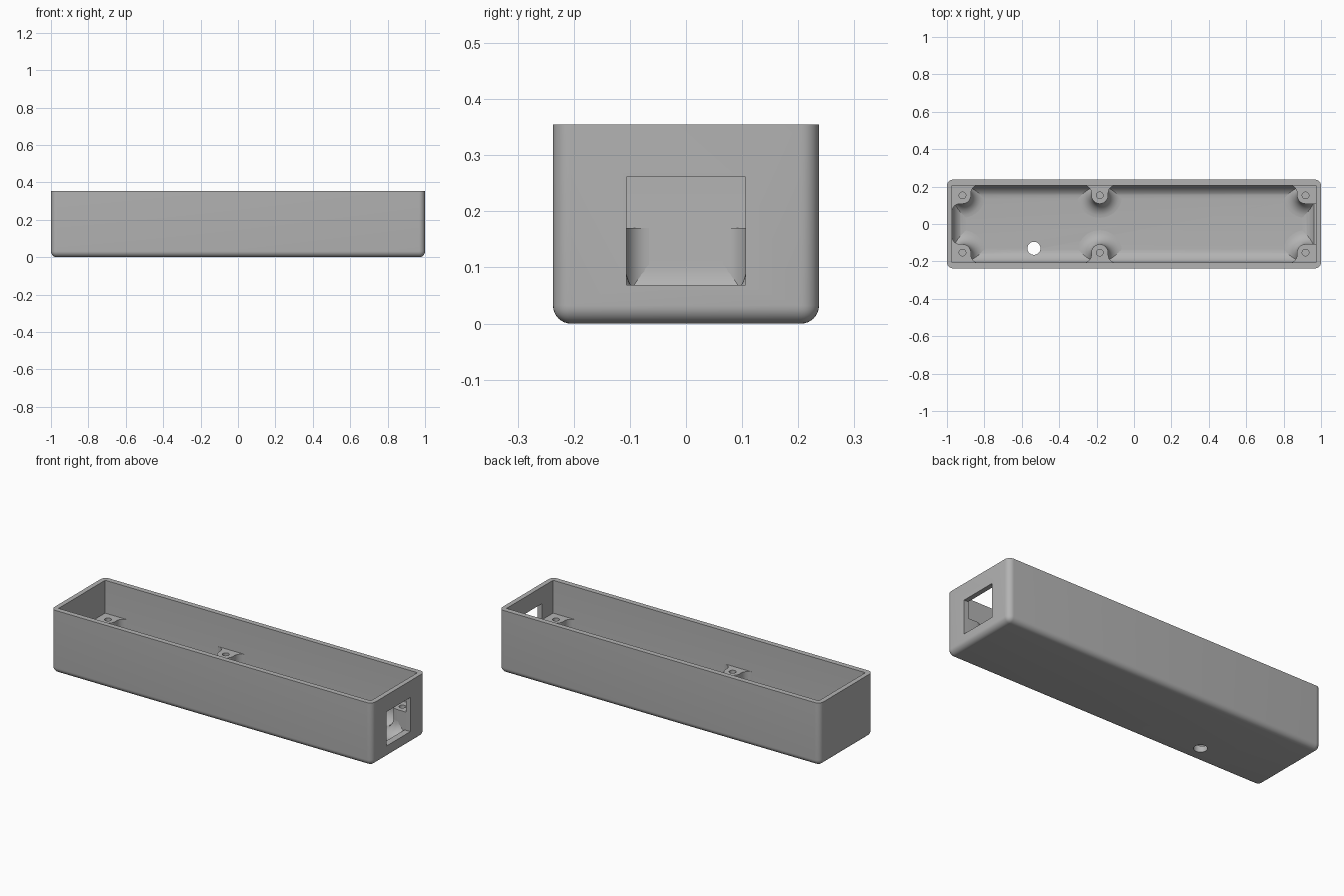
import bpy, bmesh
from math import sin, cos, radians, pi
from mathutils import Vector, Matrix

if "Cube" in bpy.data.objects:
    bpy.data.objects.remove(bpy.data.objects["Cube"], do_unlink=True)

# Main sizes
HALF_X, HALF_Y, HEIGHT = 1.0, 0.237, 0.355
WALL_X, WALL_Y, FLOOR = 0.973, 0.207, 0.03
COVE = 0.075                      # inner floor rounding
BOSS_R, FLARE, BOSS_TOP = 0.045, 0.042, 0.17
SCREW_X, SCREW_Y, MID_X = 0.917, 0.153, -0.183

grey = bpy.data.materials.new("grey plastic")
grey.use_nodes = True
grey.diffuse_color = (0.45, 0.45, 0.45, 1)
grey.node_tree.nodes["Principled BSDF"].inputs["Base Color"].default_value = grey.diffuse_color


def finish(name, bm, recalc=True):
    if recalc:
        bmesh.ops.recalc_face_normals(bm, faces=bm.faces)
    mesh = bpy.data.meshes.new(name)
    bm.to_mesh(mesh)
    bm.free()
    mesh.materials.append(grey)
    obj = bpy.data.objects.new(name, mesh)
    bpy.context.collection.objects.link(obj)
    return obj


def add_box(bm, low, high):
    low, high = Vector(low), Vector(high)
    place = Matrix.Translation((low + high) / 2) @ Matrix.Diagonal((*(high - low), 1))
    bmesh.ops.create_cube(bm, size=1, matrix=place)


def add_cylinder(bm, x, y, z0, z1, radius):
    bmesh.ops.create_cone(bm, cap_ends=True, segments=32, radius1=radius, radius2=radius,
                          depth=z1 - z0, matrix=Matrix.Translation((x, y, (z0 + z1) / 2)))


def arc(cx, cy, r, a0, a1, steps=10):
    angles = [radians(a0 + (a1 - a0) * i / steps) for i in range(steps + 1)]
    return [(cx + r * cos(a), cy + r * sin(a)) for a in angles]


def activate(obj):
    bpy.ops.object.select_all(action='DESELECT')
    obj.select_set(True)
    bpy.context.view_layer.objects.active = obj


def cut(obj, cutter):
    cutter.hide_render = True
    mod = obj.modifiers.new("cut", 'BOOLEAN')
    mod.operation, mod.solver, mod.object = 'DIFFERENCE', 'EXACT', cutter
    activate(obj)
    bpy.ops.object.modifier_apply(modifier=mod.name)
    bpy.data.objects.remove(cutter, do_unlink=True)


def smooth(obj):
    activate(obj)
    bpy.ops.object.shade_smooth_by_angle(angle=radians(30))


# Outer case: rounded upright and bottom edges, flat rim
bm = bmesh.new()
add_box(bm, (-HALF_X, -HALF_Y, 0), (HALF_X, HALF_Y, HEIGHT))
edges = [e for e in bm.edges if min(v.co.z for v in e.verts) < 0.01]
bmesh.ops.bevel(bm, geom=edges, offset=0.032, segments=8, profile=0.5, affect='EDGES')
case = finish("case", bm)

# Cavity: straight walls with a coved floor
bm = bmesh.new()
layers = [(0, HEIGHT + 0.1)]
for i in range(11):
    a = pi / 2 * i / 10
    layers.append((COVE * (1 - cos(a)), FLOOR + COVE * (1 - sin(a))))
rings = []
for inset, z in layers:
    x, y = WALL_X - inset, WALL_Y - inset
    rings.append([bm.verts.new((sx * x, sy * y, z)) for sx, sy in ((1, 1), (-1, 1), (-1, -1), (1, -1))])
for a, b in zip(rings, rings[1:]):
    for i in range(4):
        j = (i + 1) % 4
        bm.faces.new((a[i], a[j], b[j], b[i]))
bm.faces.new(rings[0])
bm.faces.new(rings[-1])
cut(case, finish("cavity_cutter", bm))

# End window and round floor hole
bm = bmesh.new()
add_box(bm, (0.93, -0.106, 0.069), (1.1, 0.106, 0.261))
cut(case, finish("window_cutter", bm))
bm = bmesh.new()
add_cylinder(bm, -0.535, -0.13, -0.1, 0.15, 0.035)
cut(case, finish("floor_hole_cutter", bm))
smooth(case)


# Plan outlines of the screw bosses, drawn against the +y wall
def corner_outline(end_flare):
    pts = arc(SCREW_X - BOSS_R - FLARE, WALL_Y - FLARE, FLARE, 90, 0)
    pts += arc(SCREW_X, SCREW_Y, BOSS_R, 180, 270)
    tip = SCREW_Y - BOSS_R
    if end_flare:
        pts += arc(WALL_X - FLARE, tip - FLARE, FLARE, 90, 0)
    else:
        pts.append((WALL_X, tip))
    out_x, out_y = WALL_X + 0.005, WALL_Y + 0.005
    return pts + [(out_x, pts[-1][1]), (out_x, out_y), (pts[0][0], out_y)]


def middle_outline():
    pts = arc(MID_X - BOSS_R - FLARE, WALL_Y - FLARE, FLARE, 90, 0)
    pts += arc(MID_X, SCREW_Y, BOSS_R, 180, 360, 20)
    pts += arc(MID_X + BOSS_R + FLARE, WALL_Y - FLARE, FLARE, 180, 90)
    return pts + [(pts[-1][0], WALL_Y + 0.005), (pts[0][0], WALL_Y + 0.005)]


bosses, holes, skirts = bmesh.new(), bmesh.new(), bmesh.new()
plans = ((corner_outline(False), 1, SCREW_X), (corner_outline(True), -1, -SCREW_X),
         (middle_outline(), 1, MID_X))
for outline, sx, screw_x in plans:
    for sy in (1, -1):
        # Upright boss and its screw hole
        low = [bosses.verts.new((sx * x, sy * y, 0.02)) for x, y in outline]
        high = [bosses.verts.new((sx * x, sy * y, BOSS_TOP)) for x, y in outline]
        bosses.faces.new(low)
        bosses.faces.new(high)
        for i in range(len(low)):
            j = (i + 1) % len(low)
            bosses.faces.new((low[i], low[j], high[j], high[i]))
        add_cylinder(holes, screw_x, sy * SCREW_Y, 0.108, 0.2, 0.018)
        # Flared skirt where the boss meets the floor
        rings = []
        for k in range(9):
            a = pi / 2 * k / 8
            r = BOSS_R + COVE * (1 - sin(a))
            z = FLOOR + COVE * (1 - cos(a))
            rings.append([skirts.verts.new((x, y, z))
                          for x, y in arc(screw_x, sy * SCREW_Y, r, 0, 360, 40)[:-1]])
        for a, b in zip(rings, rings[1:]):
            for i in range(40):
                j = (i + 1) % 40
                skirts.faces.new((a[i], a[j], b[j], b[i]))

# Trim the skirts at the inner walls
for co, no in (((WALL_X + 0.002, 0, 0), (1, 0, 0)), ((-WALL_X - 0.002, 0, 0), (-1, 0, 0)),
               ((0, WALL_Y + 0.002, 0), (0, 1, 0)), ((0, -WALL_Y - 0.002, 0), (0, -1, 0))):
    geom = skirts.verts[:] + skirts.edges[:] + skirts.faces[:]
    bmesh.ops.bisect_plane(skirts, geom=geom, plane_co=co, plane_no=no, clear_outer=True)

boss_obj = finish("screw_bosses", bosses)
cut(boss_obj, finish("screw_hole_cutter", holes))
smooth(boss_obj)
smooth(finish("boss_skirts", skirts, recalc=False))
